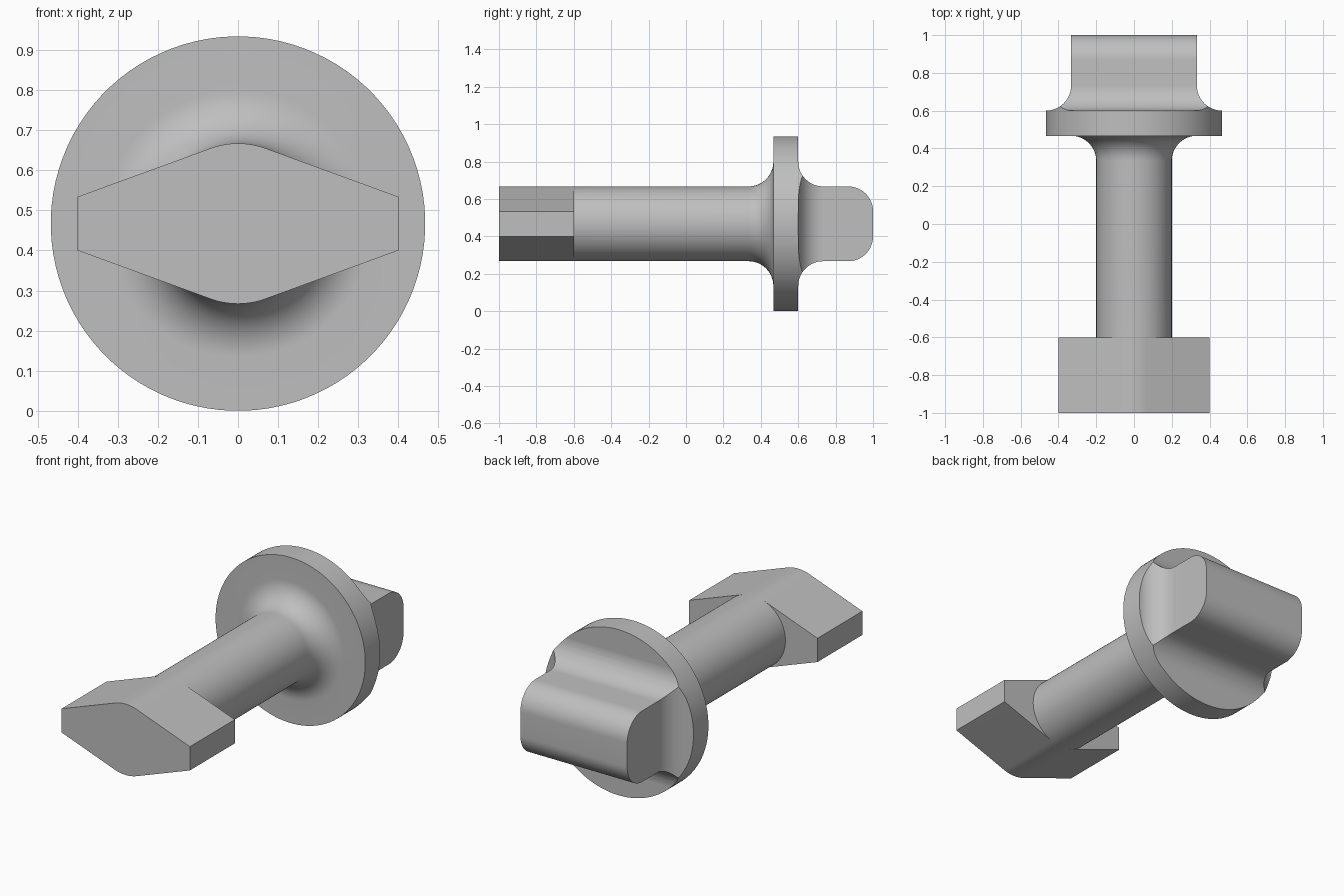
import bpy, bmesh
from math import sin, cos, pi, atan2, acos, hypot

cube = bpy.data.objects.get("Cube")
if cube:
    bpy.data.objects.remove(cube, do_unlink=True)

DISC_R = 0.467     # flange radius, also the height of the centre line
SHAFT_R = 0.2
FILLET = 0.133
STEPS = 16
SIDES = 96

grey = bpy.data.materials.new("plain grey")
grey.use_nodes = True
grey.diffuse_color = (0.52, 0.52, 0.52, 1)
grey.node_tree.nodes["Principled BSDF"].inputs["Base Color"].default_value = grey.diffuse_color


def circle(r):
    return [(r * cos(2 * pi * (i + 0.5) / SIDES), r * sin(2 * pi * (i + 0.5) / SIDES))
            for i in range(SIDES)]


def rectangle(hx, hz):
    return [(hx, -hz), (hx, hz), (-hx, hz), (-hx, -hz)]


def loft(name, rings):
    """Skin a list of (y, section) rings and cap both ends."""
    bm = bmesh.new()
    loops = [[bm.verts.new((x, y, z + DISC_R)) for x, z in section] for y, section in rings]
    for a, b in zip(loops, loops[1:]):
        for i in range(len(a)):
            j = (i + 1) % len(a)
            bm.faces.new((a[i], a[j], b[j], b[i]))
    bm.faces.new(loops[0])
    bm.faces.new(loops[-1])
    bmesh.ops.recalc_face_normals(bm, faces=bm.faces)
    mesh = bpy.data.meshes.new(name)
    bm.to_mesh(mesh)
    bm.free()
    mesh.materials.append(grey)
    obj = bpy.data.objects.new(name, mesh)
    bpy.context.collection.objects.link(obj)
    return obj


def activate(obj):
    bpy.ops.object.select_all(action='DESELECT')
    obj.select_set(True)
    bpy.context.view_layer.objects.active = obj


def smooth(obj):
    activate(obj)
    bpy.ops.object.shade_smooth_by_angle(angle=pi / 6)


quarter = [pi / 2 * i / STEPS for i in range(STEPS + 1)]

# Round shaft flaring into the flange
rings = [(-0.6, circle(SHAFT_R))]
for a in quarter:
    rings.append((DISC_R - FILLET + FILLET * sin(a),
                  circle(SHAFT_R + FILLET - FILLET * cos(a))))
rings += [(DISC_R, circle(DISC_R)), (0.6, circle(DISC_R))]
smooth(loft("shaft_and_flange", rings))

# Front lug: blunt tips with sides tangent to the shaft
tip_x, tip_z = 0.4, 0.067
tangent = atan2(tip_z, tip_x) + acos(SHAFT_R / hypot(tip_x, tip_z))
arc = [tangent + (pi - 2 * tangent) * i / STEPS for i in range(STEPS + 1)]
upper = [(tip_x, tip_z)] + [(SHAFT_R * cos(a), SHAFT_R * sin(a)) for a in arc] + [(-tip_x, tip_z)]
section = upper + [(-x, -z) for x, z in upper]
smooth(loft("front_lug", [(-1, section), (-0.6, section)]))

# Rear grip: mitred fillet at the base, rounded along the outer end
half_x, half_z = 0.333, SHAFT_R
rings = []
for a in quarter:
    spread = FILLET * (1 - sin(a))
    rings.append((0.6 + FILLET * (1 - cos(a)), rectangle(half_x + spread, half_z + spread)))
for a in quarter:
    rings.append((1 - FILLET + FILLET * sin(a),
                  rectangle(half_x, half_z - FILLET * (1 - cos(a)))))
grip = loft("rear_grip", rings)

# Trim the grip's base corners to the flange outline
trimmer = loft("grip_trimmer", [(0.5, circle(DISC_R)), (1.1, circle(DISC_R))])
trimmer.hide_render = True
trim = grip.modifiers.new("trim", 'BOOLEAN')
trim.operation = 'INTERSECT'
trim.solver = 'EXACT'
trim.object = trimmer
activate(grip)
bpy.ops.object.modifier_apply(modifier=trim.name)
bpy.data.objects.remove(trimmer, do_unlink=True)
smooth(grip)
